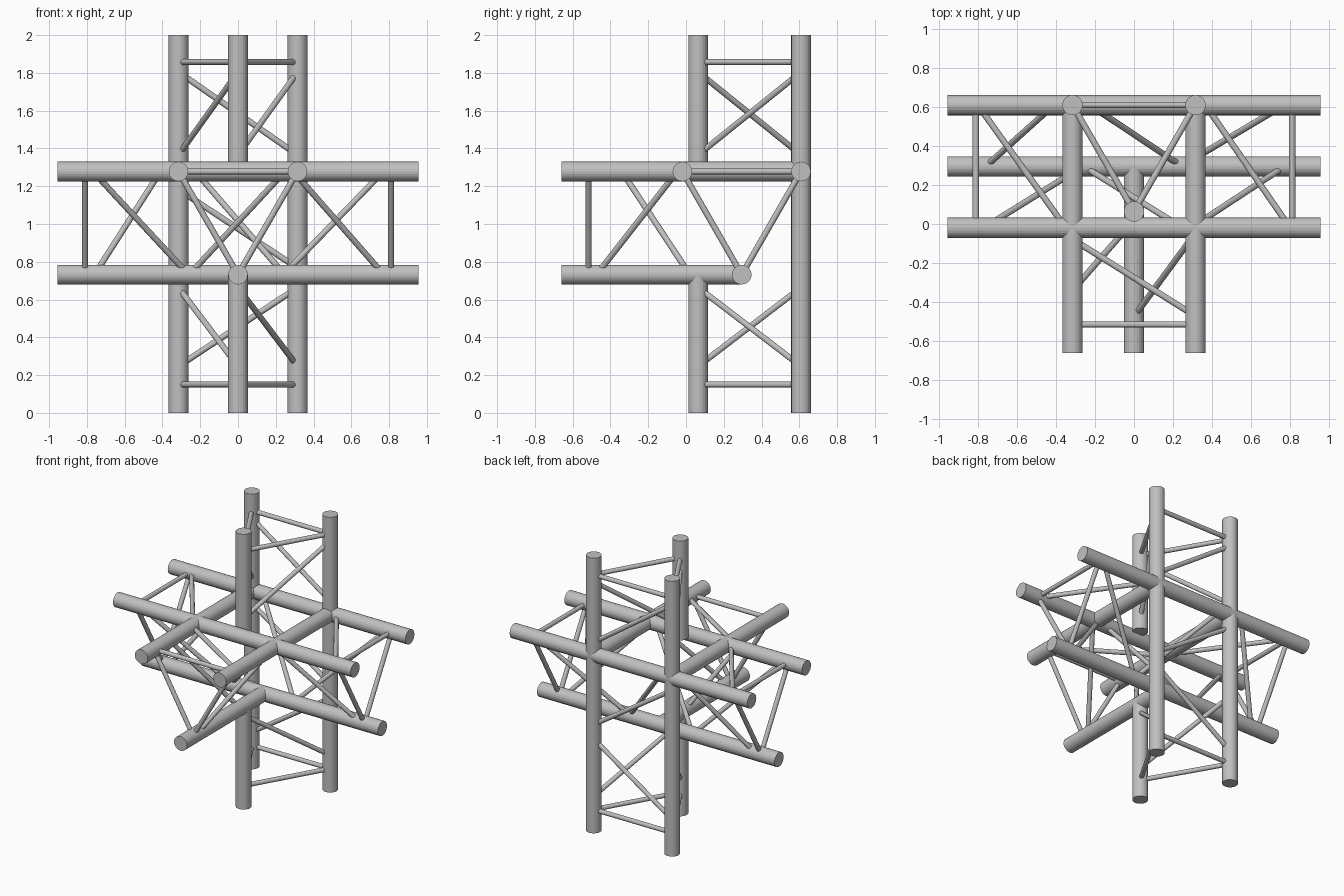
import bpy
from mathutils import Vector

if "Cube" in bpy.data.objects:
    bpy.data.objects.remove(bpy.data.objects["Cube"], do_unlink=True)

steel = bpy.data.materials.new("brushed_grey_metal")
steel.use_nodes = True
GREY = (0.53, 0.53, 0.53, 1)
steel.diffuse_color = GREY
steel.node_tree.nodes["Principled BSDF"].inputs["Base Color"].default_value = GREY

CHORD_R, BRACE_R, INSET = 0.052, 0.016, 0.035
W, TOP, LOW, END = 0.315, 1.278, 0.732, 0.66
BACK, MID, FRONT, POST = 0.609, 0.295, -0.019, 0.064


def tube(name, a, b, radius, sides):
    """Flat-sided round bar between two points."""
    a, b = Vector(a), Vector(b)
    d = b - a
    bpy.ops.mesh.primitive_cylinder_add(vertices=sides, radius=radius, depth=d.length)
    ob = bpy.context.object
    ob.name = name
    ob.location = (a + b) / 2
    ob.rotation_mode = "QUATERNION"
    ob.rotation_quaternion = d.to_track_quat("Z", "Y")
    ob.data.materials.append(steel)


def place(axis, section, s):
    """Point at distance s along the axis, at a position in the cross-section."""
    p = list(section)
    p.insert("xyz".index(axis), s)
    return p


def chord(name, axis, section, start, end):
    tube(name, place(axis, section, start), place(axis, section, end), CHORD_R, 24)


def brace(name, axis, sec_a, sec_b, s_a, s_b):
    """Thin bar between the surfaces of two parallel chords."""
    a, b = Vector(sec_a), Vector(sec_b)
    step = (b - a).normalized() * INSET
    tube(name, place(axis, a + step, s_a), place(axis, b - step, s_b), BRACE_R, 12)


# Cross-section positions of the three chords in each direction
xf, xb, xl = (FRONT, TOP), (BACK, TOP), (MID, LOW)
yr, yl, yb = (-W, TOP), (W, TOP), (0, LOW)
zr, zl, zf = (-W, BACK), (W, BACK), (0, POST)

# Sideways chords
for name, sec in (("front", xf), ("back", xb), ("lower", xl)):
    chord(name + "_cross_chord", "x", sec, -0.955, 0.955)

# Forward arm chords
chord("right_arm_chord", "y", yr, -END, BACK)
chord("left_arm_chord", "y", yl, -END, BACK)
chord("lower_arm_chord", "y", yb, -END, MID)

# Upright chords
chord("right_back_upright", "z", zr, 0, 2)
chord("left_back_upright", "z", zl, 0, 2)
chord("front_upright_lower", "z", zf, 0, LOW)
chord("front_upright_upper", "z", zf, TOP, 2)

# Triangular frames near the open ends
frames = (("side", "x", (xf, xb, xl), (-0.81, 0.81)),
          ("arm", "y", (yr, yl, yb), (-0.515,)),
          ("upright", "z", (zr, zl, zf), (0.15, 1.857)))
for name, axis, secs, stations in frames:
    for s in stations:
        for i in range(3):
            brace(name + "_frame_bar", axis, secs[i], secs[(i + 1) % 3], s, s)

# Diagonal lacing on each truss face
lacing = (
    ("top_diagonal", "x", xb, xf, ((0.39, 0.775), (-0.775, -0.375))),
    ("front_diagonal", "x", xf, xl, ((0.32, 0.745), (-0.74, -0.29), (0.22, -0.23))),
    ("back_diagonal", "x", xb, xl, ((0.74, 0.27), (-0.43, -0.74), (-0.2, 0.22))),
    ("arm_top_diagonal", "y", yr, yl, ((-0.1, -0.45),)),
    ("arm_left_diagonal", "y", yl, yb, ((-0.07, -0.45),)),
    ("arm_right_diagonal", "y", yr, yb, ((-0.32, 0.0),)),
    ("upright_back_diagonal", "z", zr, zl, ((0.27, 0.64), (1.16, 0.79), (1.78, 1.39))),
    ("upright_right_diagonal", "z", zr, zf, ((0.64, 0.27), (1.39, 1.78))),
    ("upright_left_diagonal", "z", zl, zf, ((0.27, 0.64), (1.78, 1.39))),
)
for name, axis, a, b, spans in lacing:
    for s_a, s_b in spans:
        brace(name, axis, a, b, s_a, s_b)
